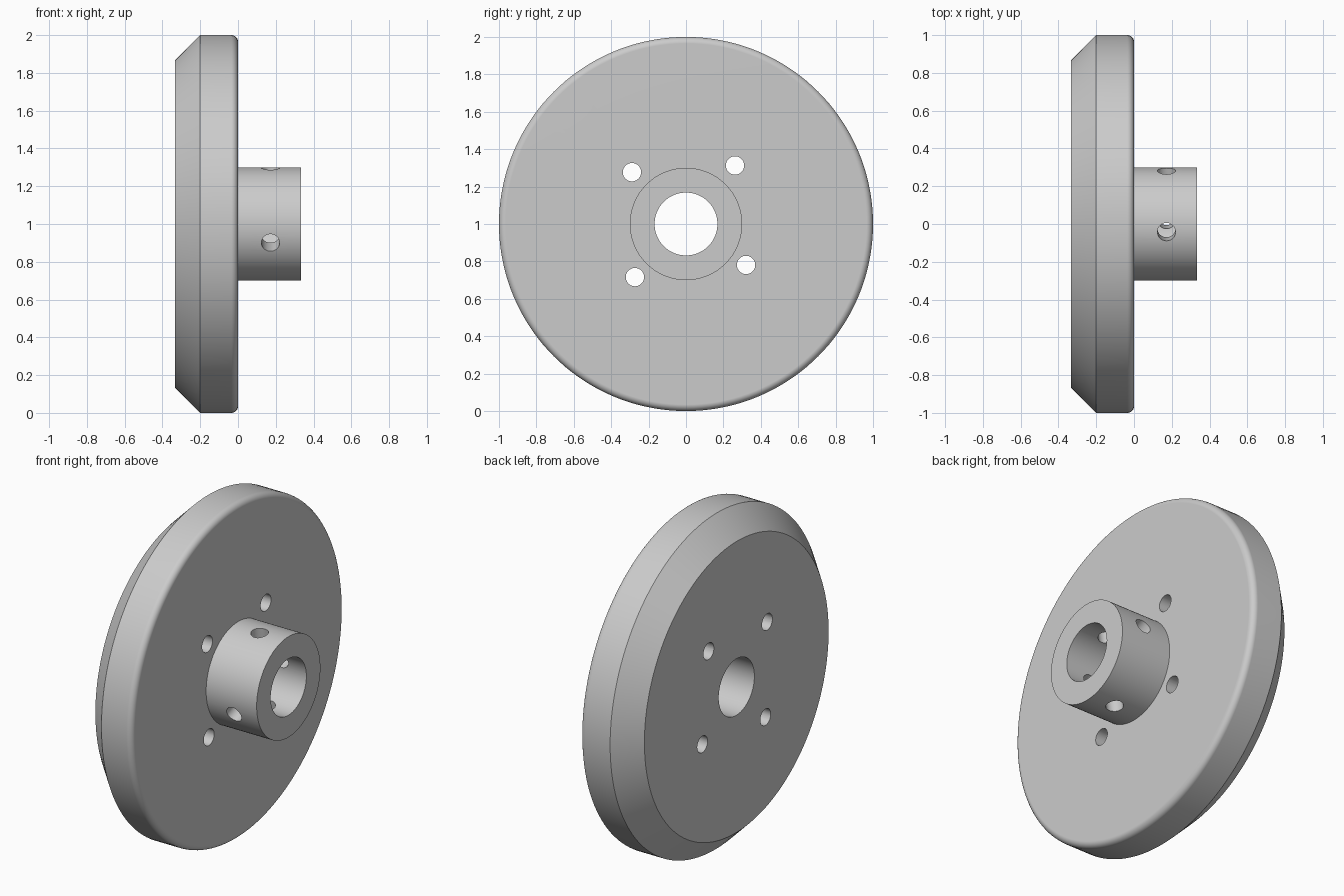
import bpy, bmesh, math
from mathutils import Vector

if "Cube" in bpy.data.objects:
    bpy.data.objects.remove(bpy.data.objects["Cube"], do_unlink=True)

grey = bpy.data.materials.new("plain_grey")
grey.use_nodes = True
COLOR = (0.6, 0.6, 0.6, 1)
grey.diffuse_color = COLOR
grey.node_tree.nodes["Principled BSDF"].inputs["Base Color"].default_value = COLOR

AXIS_Z = 1.0      # height of the wheel axis
HALF = 0.333      # half of the length along x
BORE = 0.168
HUB = 0.3
FILLET = 0.035


def link(name, bm):
    bmesh.ops.recalc_face_normals(bm, faces=bm.faces)
    mesh = bpy.data.meshes.new(name)
    bm.to_mesh(mesh)
    bm.free()
    obj = bpy.data.objects.new(name, mesh)
    bpy.context.collection.objects.link(obj)
    mesh.materials.append(grey)
    return obj


def lathe(name, profile, steps=144):
    """Closed (x, radius) profile turned about the x axis."""
    bm = bmesh.new()
    rings = []
    for i in range(steps):
        a = math.tau * i / steps
        rings.append([bm.verts.new((x, r * math.cos(a), AXIS_Z + r * math.sin(a)))
                      for x, r in profile])
    n = len(profile)
    for i in range(steps):
        a, b = rings[i], rings[(i + 1) % steps]
        for j in range(n):
            k = (j + 1) % n
            bm.faces.new((a[j], a[k], b[k], b[j]))
    return link(name, bm)


def drill(target, centre, direction, radius, depth):
    """Cut a round through hole."""
    bm = bmesh.new()
    bmesh.ops.create_cone(bm, cap_ends=True, segments=40, radius1=radius,
                          radius2=radius, depth=depth)
    cutter = link("drill_cutter", bm)
    cutter.location = centre
    cutter.rotation_euler = Vector(direction).to_track_quat('Z', 'Y').to_euler()
    cutter.hide_render = True
    mod = target.modifiers.new("hole", 'BOOLEAN')
    mod.operation = 'DIFFERENCE'
    mod.solver = 'EXACT'
    mod.object = cutter
    bpy.context.view_layer.objects.active = target
    bpy.ops.object.modifier_apply(modifier=mod.name)
    bpy.data.objects.remove(cutter, do_unlink=True)


# Disc with bevelled back, rounded front rim, hub and bore in one turned body
fillet = [(-FILLET + FILLET * math.sin(a), 1 - FILLET + FILLET * math.cos(a))
          for a in (math.pi / 2 * i / 6 for i in range(7))]
profile = [(-HALF, BORE), (-HALF, 0.867), (-0.2, 1.0), *fillet,
           (0, HUB), (HALF, HUB), (HALF, BORE)]
wheel = lathe("wheel_and_hub", profile)

# Four bolt holes through the disc
for y, z in ((-0.289, 0.277), (0.262, 0.313), (0.321, -0.219), (-0.273, -0.284)):
    drill(wheel, (-0.15, y, AXIS_Z + z), (1, 0, 0), 0.049, 0.6)

# Two set-screw holes drilled across the hub
for y, z in ((-0.283, -0.1), (-0.042, 0.297)):
    drill(wheel, (0.172, 0, AXIS_Z), (0, y, z), 0.048, 0.8)

# Smooth turned surfaces with crisp edges
bpy.ops.object.select_all(action='DESELECT')
wheel.select_set(True)
bpy.context.view_layer.objects.active = wheel
bpy.ops.object.shade_smooth_by_angle(angle=math.radians(30))
weighted = wheel.modifiers.new("flat_faces", 'WEIGHTED_NORMAL')
weighted.keep_sharp = True
